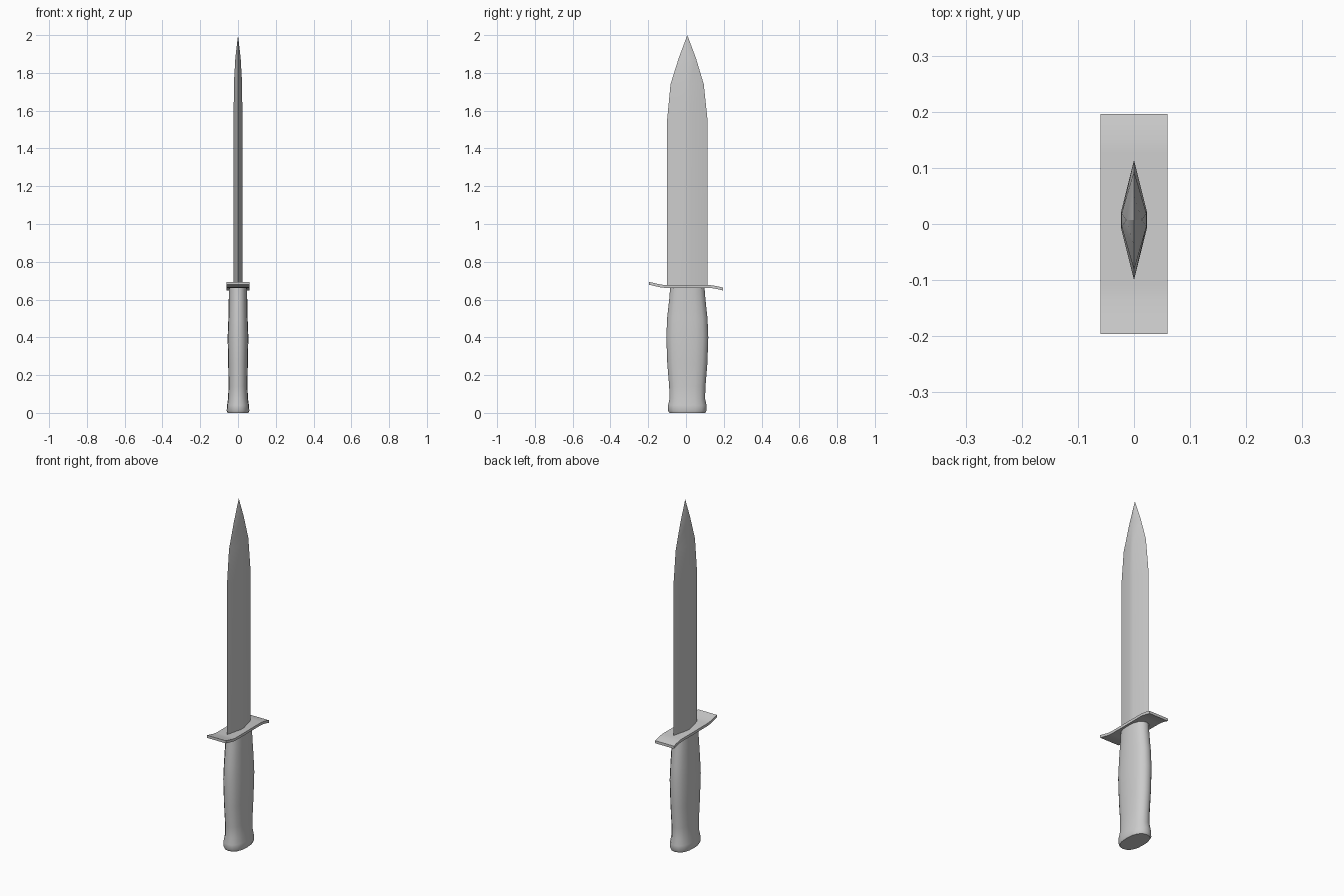
import bpy
import bmesh
from math import radians

cube = bpy.data.objects.get("Cube")
if cube:
    bpy.data.objects.remove(cube)

steel = bpy.data.materials.new("satin_grey")
steel.use_nodes = True
GREY = (0.6, 0.6, 0.6, 1)
steel.diffuse_color = GREY
steel.node_tree.nodes["Principled BSDF"].inputs["Base Color"].default_value = GREY


def loft(name, rings, angle):
    """Skin a list of equal-length closed rings, cap both ends, shade."""
    bm = bmesh.new()
    loops = [[bm.verts.new(p) for p in ring] for ring in rings]
    n = len(loops[0])
    for a, b in zip(loops, loops[1:]):
        for i in range(n):
            j = (i + 1) % n
            bm.faces.new((a[i], a[j], b[j], b[i]))
    bm.faces.new(loops[0])
    bm.faces.new(loops[-1])
    # collapsed rings become points and ridges
    bmesh.ops.remove_doubles(bm, verts=bm.verts, dist=0.0001)
    bmesh.ops.recalc_face_normals(bm, faces=bm.faces)
    mesh = bpy.data.meshes.new(name)
    bm.to_mesh(mesh)
    bm.free()
    mesh.materials.append(steel)
    obj = bpy.data.objects.new(name, mesh)
    bpy.context.collection.objects.link(obj)
    bpy.ops.object.select_all(action='DESELECT')
    obj.select_set(True)
    bpy.context.view_layer.objects.active = obj
    bpy.ops.object.shade_smooth_by_angle(angle=radians(angle))
    return obj


MID = 0.007  # shared centre line of blade and handle


# Blade: flattened diamond with a narrow flat that closes to a ridge
def blade_ring(z, lo, hi, w, flat):
    return [(0, lo, z), (w, MID - flat, z), (w, MID + flat, z),
            (0, hi, z), (-w, MID + flat, z), (-w, MID - flat, z)]


loft("blade", [blade_ring(*s) for s in (
    (0.665, -0.1, 0.114, 0.023, 0.015),
    (1.55, -0.1, 0.114, 0.023, 0.015),
    (1.74, -0.082, 0.094, 0.022, 0.012),
    (1.88, -0.038, 0.052, 0.014, 0),
    (2.0, MID, MID, 0, 0))], 30)

# Guard: thin strip swept up at the front and down at the back
guard_line = [(-0.196, 0.686), (-0.165, 0.679), (-0.135, 0.672), (-0.108, 0.669),
              (0.128, 0.669), (0.15, 0.666), (0.175, 0.661), (0.196, 0.655)]
W, T = 0.06, 0.0075
loft("guard", [[(-W, y, z - T), (W, y, z - T), (W, y, z + T), (-W, y, z + T)]
               for y, z in guard_line], 30)

# Handle: faceted oval, swelling in the middle and flared at the pommel
QUARTER = [(1, 0), (0.95, 0.42), (0.76, 0.74), (0.42, 0.94)]
OVAL = (QUARTER + [(0, 1)] + [(-x, y) for x, y in QUARTER[:0:-1]])
OVAL += [(-x, -y) for x, y in OVAL]

loft("handle", [[(x * hx, MID + y * hy, z) for x, y in OVAL] for z, hx, hy in (
    (0, 0.055, 0.095),
    (0.012, 0.06, 0.102),
    (0.04, 0.058, 0.102),
    (0.075, 0.053, 0.094),
    (0.14, 0.05, 0.096),
    (0.26, 0.052, 0.106),
    (0.4, 0.055, 0.111),
    (0.5, 0.051, 0.107),
    (0.6, 0.049, 0.096),
    (0.664, 0.048, 0.091))], 40)
